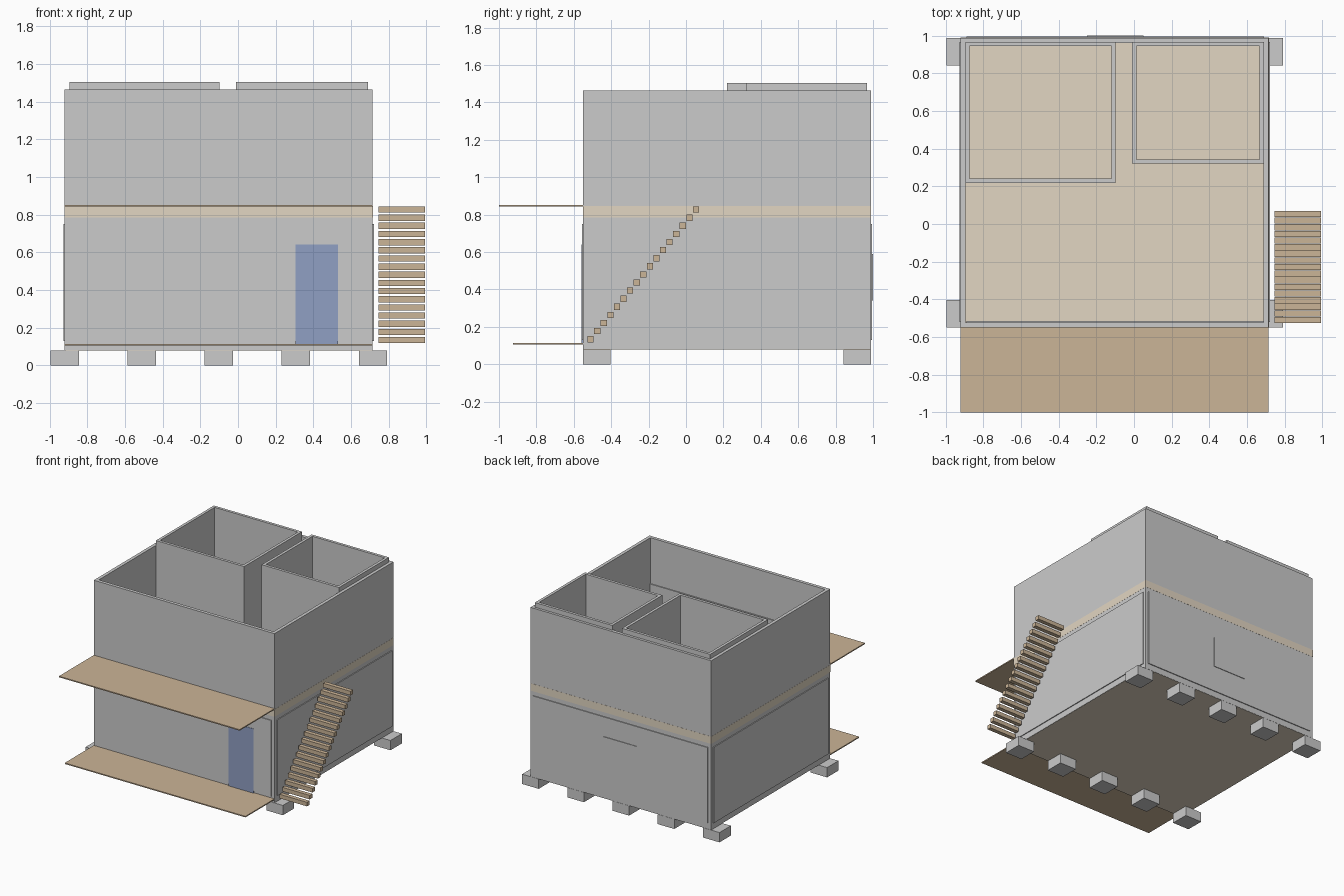
import bpy, bmesh

if "Cube" in bpy.data.objects:
    bpy.data.objects.remove(bpy.data.objects["Cube"])

# Main footprint
X0, X1, Y0, Y1 = -0.92, 0.715, -0.55, 0.988


def material(name, rgb):
    m = bpy.data.materials.new(name)
    m.diffuse_color = (*rgb, 1)
    m.use_nodes = True
    m.node_tree.nodes["Principled BSDF"].inputs["Base Color"].default_value = m.diffuse_color
    return m


WOOD = material("deck_wood", (0.60, 0.46, 0.31))
FLOOR = material("floor_tan", (0.76, 0.67, 0.54))
BLUE = material("door_blue", (0.28, 0.35, 0.55))


def finish(name, bm, mat):
    bmesh.ops.recalc_face_normals(bm, faces=bm.faces)
    me = bpy.data.meshes.new(name)
    bm.to_mesh(me)
    bm.free()
    ob = bpy.data.objects.new(name, me)
    bpy.context.collection.objects.link(ob)
    if mat:
        me.materials.append(mat)
    return ob


def box(name, x0, x1, y0, y1, z0, z1, mat=None):
    bm = bmesh.new()
    bmesh.ops.create_cube(bm, size=1)
    for v in bm.verts:
        v.co = (x1 if v.co.x > 0 else x0,
                y1 if v.co.y > 0 else y0,
                z1 if v.co.z > 0 else z0)
    return finish(name, bm, mat)


def ring(name, x0, x1, y0, y1, z0, z1, t):
    """Open rectangular wall frame of thickness t."""
    bm = bmesh.new()

    def loop(i, z):
        return [bm.verts.new(p) for p in ((x0 + i, y0 + i, z), (x1 - i, y0 + i, z),
                                          (x1 - i, y1 - i, z), (x0 + i, y1 - i, z))]
    loops = [loop(0, z0), loop(0, z1), loop(t, z1), loop(t, z0)]
    for a in range(4):
        p, q = loops[a], loops[(a + 1) % 4]
        for k in range(4):
            n = (k + 1) % 4
            bm.faces.new((p[k], p[n], q[n], q[k]))
    return finish(name, bm, None)


# Foundation pads, two rows of five
for i in range(5):
    cx = -0.92 + i * 0.409
    for row, y in (("front", Y0), ("back", Y1 - 0.147)):
        box(f"{row}_foundation_pad_{i + 1}", cx - 0.075, cx + 0.075, y, y + 0.147, 0, 0.08)

# Outer walls and the two floors
ring("outer_walls", X0, X1, Y0, Y1, 0.081, 1.465, 0.027)
e = 0.002
box("ground_floor", X0 + e, X1 - e, Y0 + e, Y1 - e, 0.08, 0.11, FLOOR)
box("upper_floor", X0 - 0.001, X1 + 0.001, Y0 - 0.001, Y1 + 0.001, 0.785, 0.845, FLOOR)

# Slightly raised lower wall panels
pz = (0.13, 0.75)
box("left_wall_panel", X0 - 0.007, X0 + 0.03, -0.52, 0.965, *pz)
box("right_wall_panel", X1 - 0.03, X1 + 0.007, -0.52, 0.965, *pz)
box("front_wall_panel", -0.89, 0.69, Y0 - 0.006, Y0 + 0.03, *pz)
box("back_wall_panel", -0.89, 0.69, Y1 - 0.03, Y1 + 0.007, *pz)
box("upper_front_inner_panel", -0.89, 0.69, Y0 + 0.02, Y0 + 0.035, 0.845, 1.09)

# Door and back window
box("front_door", 0.305, 0.53, Y0 - 0.009, Y0 + 0.03, 0.11, 0.64, BLUE)
box("back_window", -0.25, 0.05, Y1 - 0.02, 1.0, 0.34, 0.59)

# Upper rooms with open tops
ring("left_room_walls", -0.895, -0.097, 0.218, 0.967, 0.845, 1.503, 0.023)
ring("right_room_walls", -0.01, 0.69, 0.32, 0.967, 0.845, 1.503, 0.023)

# Front decks
box("lower_deck", X0, X1, -0.925, Y0, 0.105, 0.114, WOOD)
box("upper_deck", X0, X1, -1.0, Y0, 0.843, 0.852, WOOD)

# Outside stair treads
for i in range(17):
    y = -0.51 + i * 0.0352
    z = 0.134 + i * 0.0433
    box(f"stair_tread_{i + 1}", 0.745, 0.993, y - 0.0165, y + 0.0165, z - 0.0165, z + 0.0165, WOOD)
